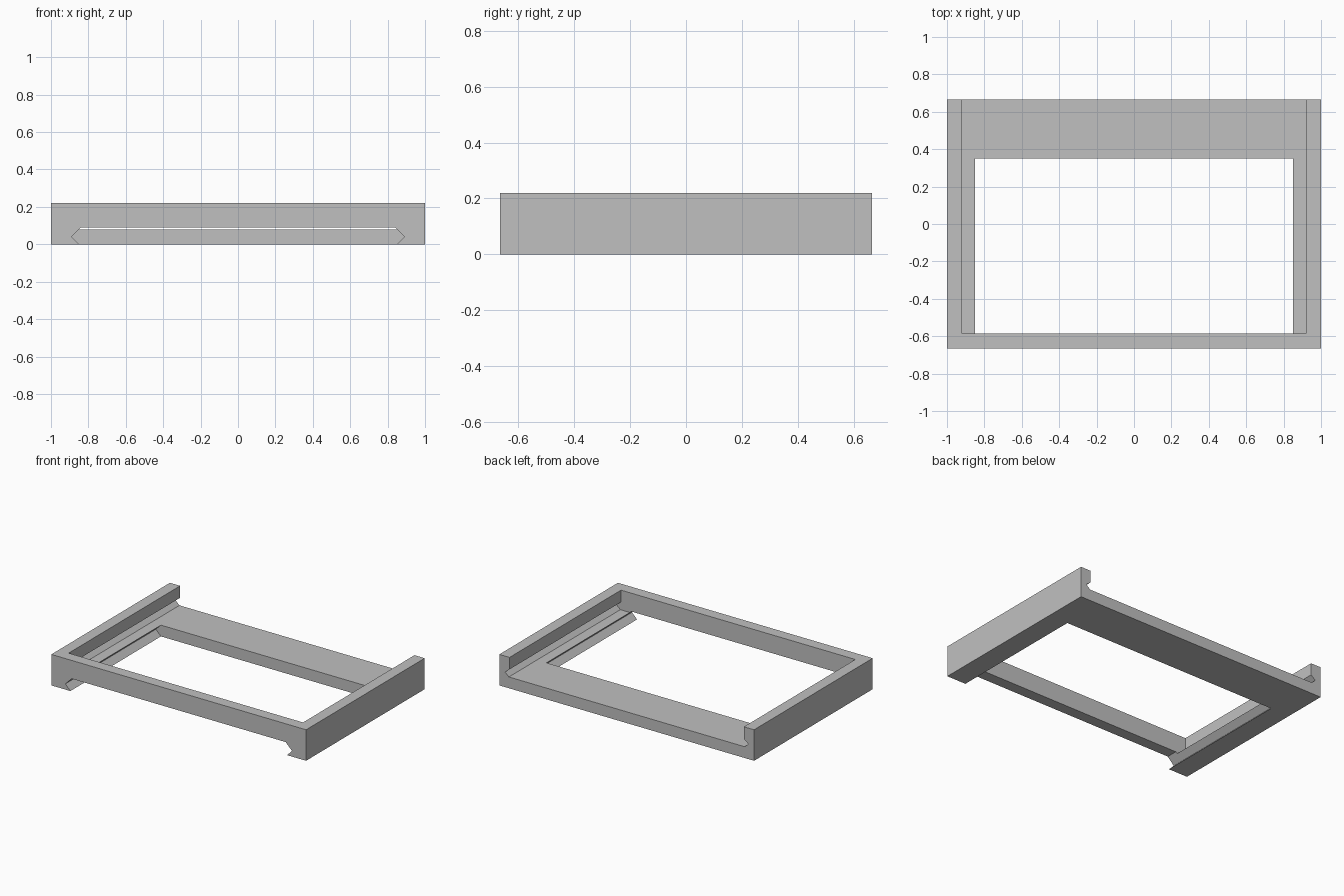
import bpy

cube = bpy.data.objects.get("Cube")
if cube:
    bpy.data.objects.remove(cube, do_unlink=True)

# Single plain grey
grey = bpy.data.materials.new("plain_grey")
grey.use_nodes = True
COLOUR = (0.53, 0.53, 0.53, 1)
grey.diffuse_color = COLOUR
grey.node_tree.nodes["Principled BSDF"].inputs["Base Color"].default_value = COLOUR

FRONT, BACK = -0.665, 0.665
BAR_BACK, PLATE_FRONT = -0.585, 0.35
TOP, LEDGE = 0.22, 0.08


def extrude(name, profile, y0, y1):
    """Solid made by sweeping an x-z profile from y0 to y1."""
    n = len(profile)
    verts = [(x, y, z) for y in (y0, y1) for x, z in profile]
    faces = [tuple(range(n)), tuple(reversed(range(n, 2 * n)))]
    faces += [(i, i + n, (i + 1) % n + n, (i + 1) % n) for i in range(n)]
    mesh = bpy.data.meshes.new(name)
    mesh.from_pydata(verts, [], faces)
    mesh.materials.append(grey)
    obj = bpy.data.objects.new(name, mesh)
    bpy.context.collection.objects.link(obj)
    bpy.context.view_layer.objects.active = obj
    obj.select_set(True)
    bpy.ops.object.mode_set(mode='EDIT')
    bpy.ops.mesh.select_all(action='SELECT')
    bpy.ops.mesh.normals_make_consistent(inside=False)
    bpy.ops.object.mode_set(mode='OBJECT')
    obj.select_set(False)
    return obj


def mirrored(half):
    """Close a right-half profile with its mirror image."""
    return half + [(-x, z) for x, z in reversed(half)]


# Front frame: crossbar and legs, with the angled slot cut below
front_half = [(0.84, 0.09), (0.89, 0.04), (0.85, 0), (1, 0), (1, TOP)]
extrude("front_frame", mirrored(front_half), FRONT, BAR_BACK)

# Side rails: V groove under the upper lip, ledge, and V slot below
rail = [(1, 0), (1, TOP), (0.92, TOP), (0.92, 0.135), (0.955, 0.107),
        (0.925, LEDGE), (0.85, LEDGE), (0.89, 0.04), (0.85, 0)]
extrude("left_rail", rail, BAR_BACK, PLATE_FRONT)
extrude("right_rail", [(-x, z) for x, z in rail], BAR_BACK, PLATE_FRONT)

# Rear section: the rails joined by a solid floor plate
rear_half = [(1, 0), (1, TOP), (0.92, TOP), (0.92, 0.135),
             (0.955, 0.107), (0.925, LEDGE)]
extrude("rear_plate", mirrored(rear_half), PLATE_FRONT, BACK)
